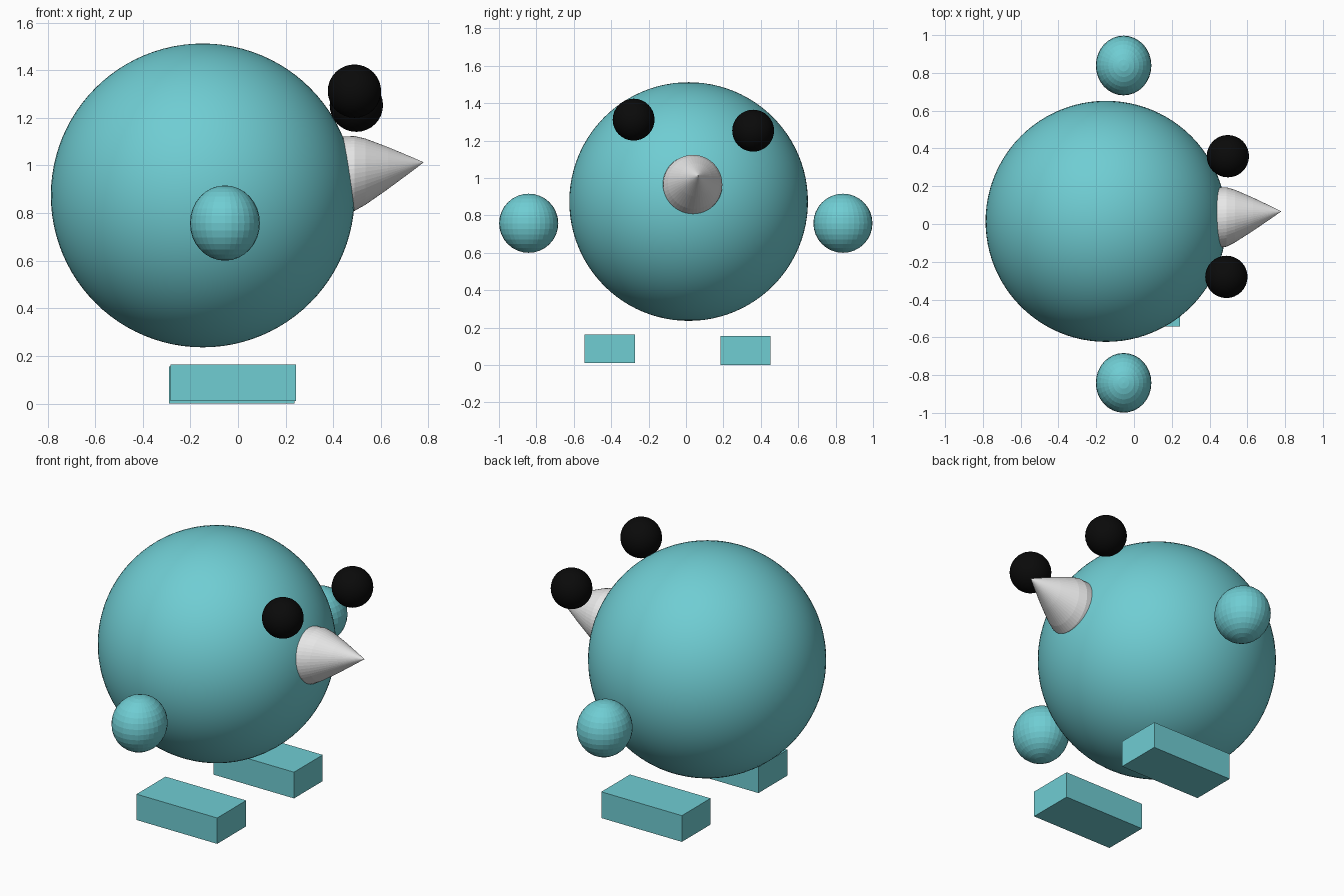
import bpy
import bmesh
from math import cos, sin, tau

cube = bpy.data.objects.get("Cube")
if cube:
    bpy.data.objects.remove(cube, do_unlink=True)


def material(name, color):
    mat = bpy.data.materials.new(name)
    mat.use_nodes = True
    mat.diffuse_color = (*color, 1)
    mat.node_tree.nodes["Principled BSDF"].inputs["Base Color"].default_value = (*color, 1)
    return mat


teal = material("teal", (0.16, 0.61, 0.65))
black = material("black", (0.003, 0.003, 0.003))
pale = material("pale_grey", (0.8, 0.8, 0.8))


def finish(name, bm, mat, smooth=False):
    bmesh.ops.recalc_face_normals(bm, faces=bm.faces)
    for face in bm.faces:
        face.smooth = smooth
    mesh = bpy.data.meshes.new(name)
    bm.to_mesh(mesh)
    bm.free()
    mesh.materials.append(mat)
    obj = bpy.data.objects.new(name, mesh)
    bpy.context.collection.objects.link(obj)
    return obj


def ball(name, center, radii, mat, segments=32, smooth=False):
    bm = bmesh.new()
    bmesh.ops.create_uvsphere(bm, u_segments=segments, v_segments=segments // 2, radius=1)
    bmesh.ops.scale(bm, vec=radii, verts=bm.verts)
    finish(name, bm, mat, smooth).location = center


def box(name, center, size):
    bm = bmesh.new()
    bmesh.ops.create_cube(bm, size=1)
    bmesh.ops.scale(bm, vec=size, verts=bm.verts)
    finish(name, bm, teal).location = center


# Round body
ball("body", (-0.148, 0.014, 0.874), (0.638, 0.638, 0.638), teal, 96, True)

# Floating hands, faceted
for side, y in (("left", 0.839), ("right", -0.841)):
    ball(side + "_hand", (-0.055, y, 0.758), (0.147, 0.158, 0.158), teal)

# Slightly uneven eyes
ball("left_eye", (0.497, 0.359, 1.253), (0.112,) * 3, black, smooth=True)
ball("right_eye", (0.489, -0.28, 1.312), (0.112,) * 3, black, smooth=True)

# Floating block feet
box("left_foot", (-0.026, 0.318, 0.0775), (0.527, 0.268, 0.155))
box("right_foot", (-0.02, -0.407, 0.087), (0.527, 0.271, 0.153))

# Beak: rings of (x, radius) lofted along a rising axis to a point
bm = bmesh.new()
rings = []
sides = 48
for x, radius in ((0.38, 0.15), (0.44, 0.161), (0.49, 0.157), (0.535, 0.139),
                  (0.58, 0.115), (0.63, 0.088), (0.68, 0.059), (0.73, 0.03)):
    rise = max(0, x - 0.45) / 0.33
    cy, cz = 0.033 + 0.034 * rise, 0.96 + 0.053 * rise
    rings.append([bm.verts.new((x, cy + radius * cos(tau * i / sides),
                                cz + radius * sin(tau * i / sides))) for i in range(sides)])
tip = bm.verts.new((0.78, 0.067, 1.013))
for i in range(sides):
    j = (i + 1) % sides
    for a, b in zip(rings, rings[1:]):
        bm.faces.new((a[i], a[j], b[j], b[i]))
    bm.faces.new((rings[-1][i], rings[-1][j], tip))
bm.faces.new(rings[0])
finish("beak", bm, pale)
